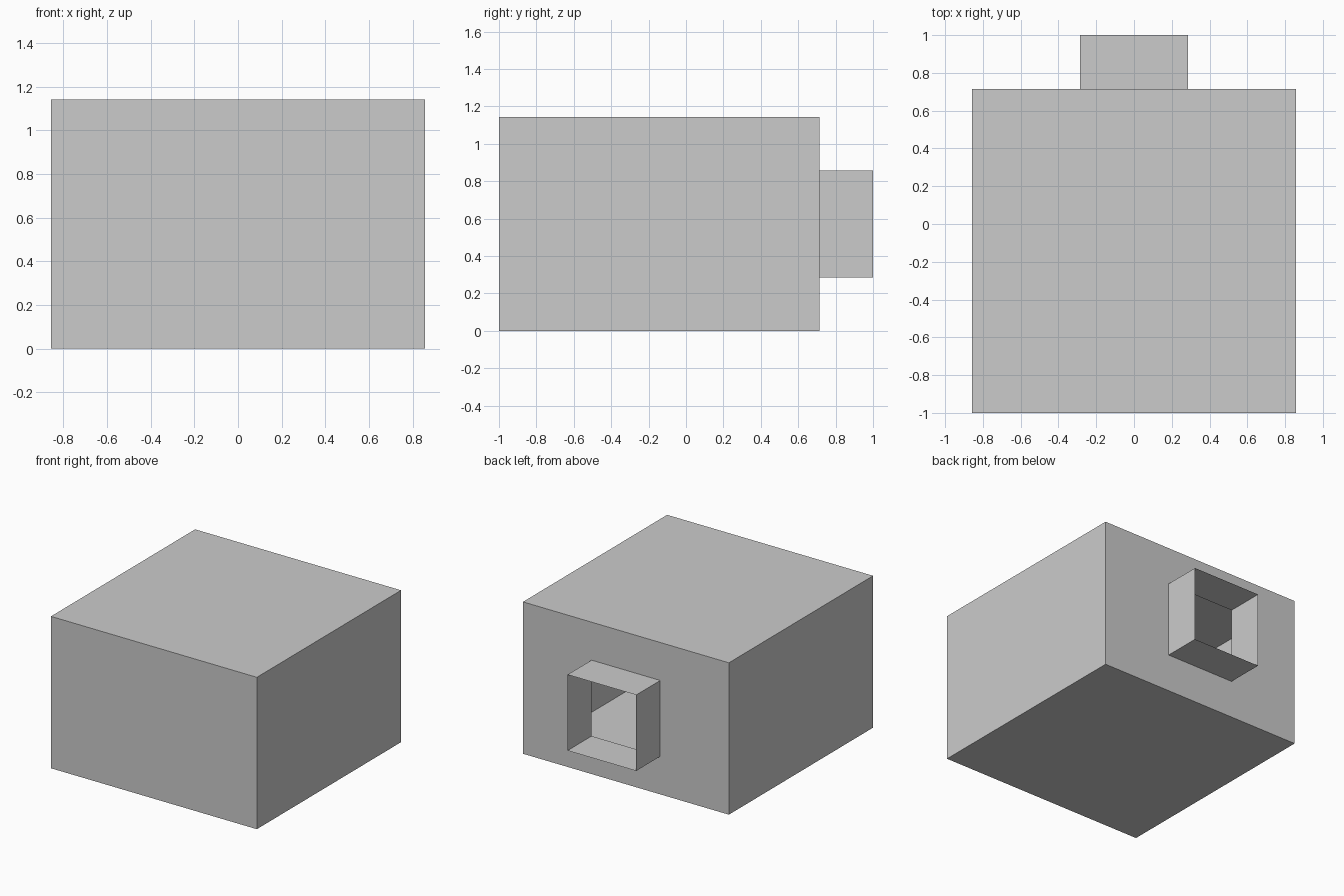
import bpy, bmesh
from mathutils import Matrix, Vector

if "Cube" in bpy.data.objects:
    bpy.data.objects.remove(bpy.data.objects["Cube"])

U = 1 / 7  # modelling unit: the box is 12 x 12 x 8 units, the duct 4 x 4 x 2

bm = bmesh.new()

# Hollow thin-walled box
bmesh.ops.create_cube(bm, size=1, matrix=Matrix.Translation((0, -U, 4 * U))
                      @ Matrix.Diagonal((12 * U, 12 * U, 8 * U, 1)))

# Square opening in the back wall
bm.normal_update()
back = max(bm.faces, key=lambda f: f.normal.y)
bmesh.ops.inset_region(bm, faces=[back], thickness=2 * U, use_even_offset=True)
bmesh.ops.scale(bm, vec=(0.5, 1, 1), verts=back.verts[:])

# Open-ended duct pulled out of the opening
cap = bmesh.ops.extrude_discrete_faces(bm, faces=[back])["faces"][0]
bmesh.ops.translate(bm, vec=Vector((0, 2 * U, 0)), verts=cap.verts[:])
bmesh.ops.delete(bm, geom=[cap], context='FACES_ONLY')

mesh = bpy.data.meshes.new("box_with_duct")
bm.to_mesh(mesh)
bm.free()
bpy.context.collection.objects.link(bpy.data.objects.new("box_with_duct", mesh))
